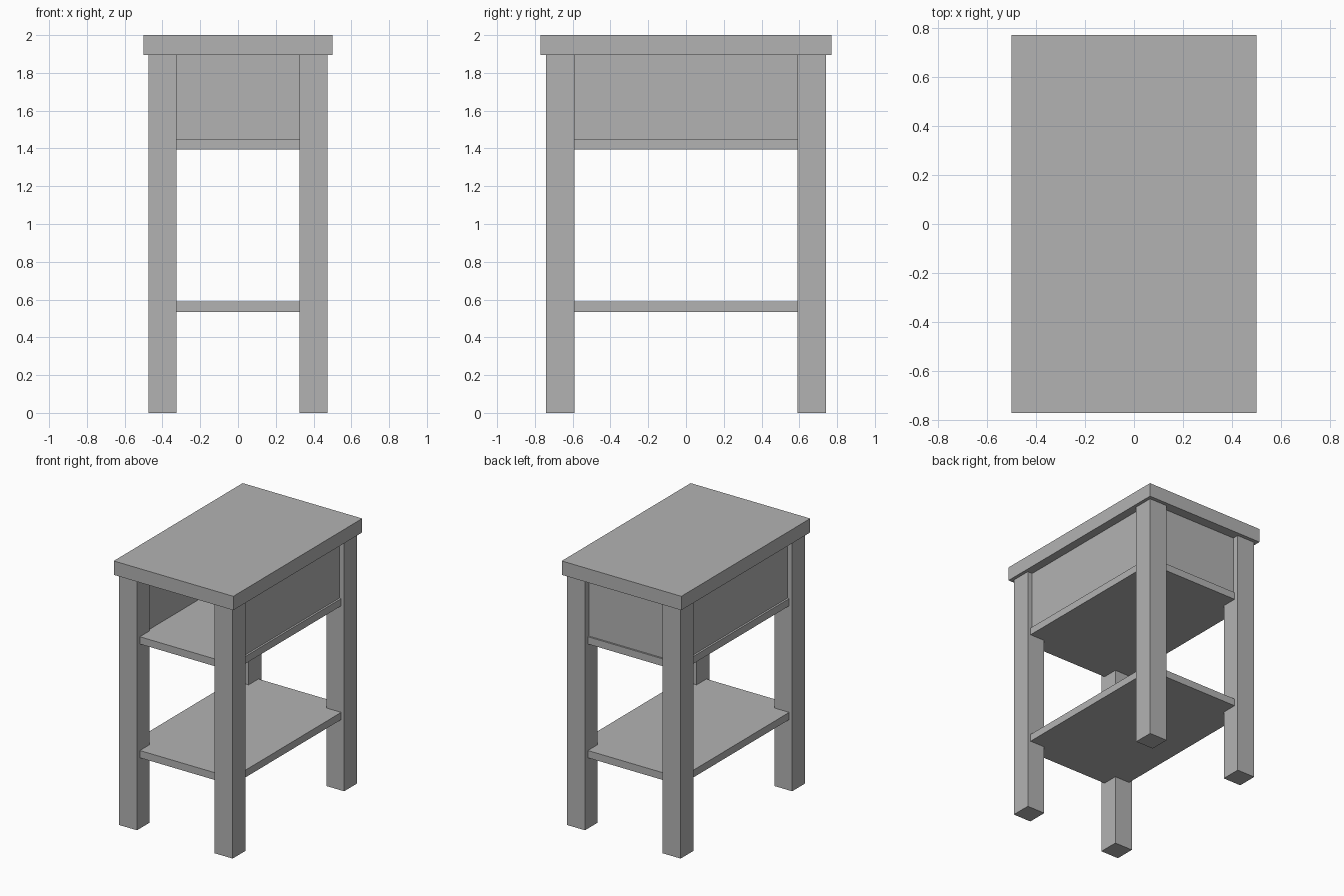
import bpy

cube = bpy.data.objects.get("Cube")
if cube:
    bpy.data.objects.remove(cube, do_unlink=True)

# One plain grey finish for the whole table
GREY = (0.45, 0.45, 0.45, 1.0)
grey = bpy.data.materials.new("plain_grey")
grey.use_nodes = True
grey.diffuse_color = GREY
grey.node_tree.nodes["Principled BSDF"].inputs["Base Color"].default_value = GREY


def box(name, x, y, z):
    """Add a flat-faced box spanning the given (low, high) ranges."""
    spans = (x, y, z)
    bpy.ops.mesh.primitive_cube_add(size=1, location=[(a + b) / 2 for a, b in spans])
    obj = bpy.context.object
    obj.name = obj.data.name = name
    obj.scale = [b - a for a, b in spans]
    bpy.ops.object.transform_apply(location=False, rotation=False, scale=True)
    obj.data.materials.append(grey)
    return obj


def mirrored(lo, hi, sign):
    return tuple(sorted((sign * lo, sign * hi)))


SLAB_BOTTOM = 1.895
SHELF_TOP = 1.45

# Overhanging top
box("table_top", (-0.5, 0.5), (-0.77, 0.77), (SLAB_BOTTOM, 2.0))

# Four square legs
for side, sx in (("left", 1), ("right", -1)):
    for end, sy in (("front", -1), ("back", 1)):
        box(f"{end}_{side}_leg", mirrored(0.325, 0.475, sx),
            mirrored(0.59, 0.742, sy), (0, SLAB_BOTTOM))

# Two shelves let into the legs
for name, top in (("upper_shelf", SHELF_TOP), ("lower_shelf", 0.59)):
    box(name, (-0.45, 0.45), (-0.708, 0.708), (top - 0.055, top))

# Compartment walls, open at the front
for side, sx in (("left", 1), ("right", -1)):
    box(f"{side}_panel", mirrored(0.34, 0.435, sx), (-0.695, 0.695),
        (SHELF_TOP, SLAB_BOTTOM))
box("back_panel", (-0.34, 0.34), (0.6, 0.695), (SHELF_TOP, SLAB_BOTTOM))
